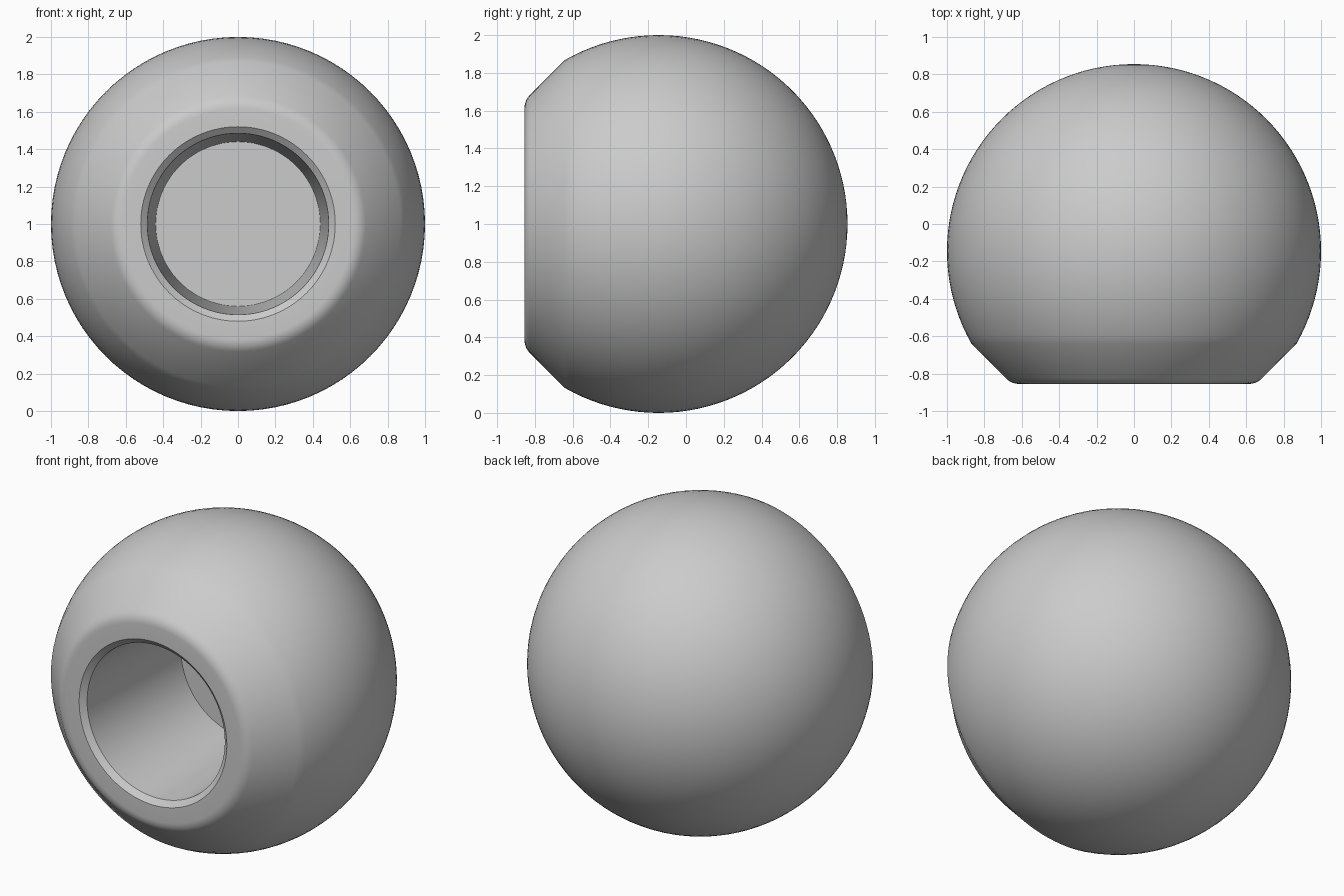
import bpy
import bmesh
from math import sin, cos, radians, tau
from mathutils import Vector

cube = bpy.data.objects.get("Cube")
if cube:
    bpy.data.objects.remove(cube, do_unlink=True)

BALL_Y = -0.145      # ball centre along the bore axis
FACE_Y = -0.855      # flat front face
FLOOR_Y = 0.055      # bottom of the blind hole
SEGMENTS = 96


def arc(centre_r, centre_y, radius, start, end, steps):
    """Profile points (radius, y); angle 0 points to the front, 180 to the back."""
    angles = [radians(start + (end - start) * i / steps) for i in range(steps + 1)]
    return [(centre_r + radius * sin(a), centre_y - radius * cos(a)) for a in angles]


# Half profile: ball, conical front, rounded rim, chamfer, tapered bore, floor
profile = arc(0, BALL_Y, 1.0, 180, 60.3, 40)
profile += arc(0.615, FACE_Y + 0.0966, 0.0966, 45, 0, 5)
profile += [(0.52, FACE_Y), (0.485, FACE_Y + 0.03), (0.44, FLOOR_Y), (0, FLOOR_Y)]

# Turn the profile around the y axis
bm = bmesh.new()
verts = [bm.verts.new((max(r, 0), y, 1)) for r, y in profile]
edges = [bm.edges.new(pair) for pair in zip(verts, verts[1:])]
bmesh.ops.spin(bm, geom=verts + edges, cent=Vector((0, 0, 1)), axis=Vector((0, 1, 0)),
               angle=tau, steps=SEGMENTS, use_duplicate=False)
bmesh.ops.remove_doubles(bm, verts=bm.verts[:], dist=0.0005)
bmesh.ops.recalc_face_normals(bm, faces=bm.faces[:])

mesh = bpy.data.meshes.new("ball_knob")
bm.to_mesh(mesh)
bm.free()
knob = bpy.data.objects.new("ball_knob", mesh)
bpy.context.collection.objects.link(knob)

# Plain grey
grey = bpy.data.materials.new("light_grey")
grey.use_nodes = True
colour = (0.6, 0.6, 0.6, 1)
grey.diffuse_color = colour
grey.node_tree.nodes["Principled BSDF"].inputs["Base Color"].default_value = colour
mesh.materials.append(grey)

# Smooth surfaces with crisp bore edges
bpy.ops.object.select_all(action="DESELECT")
knob.select_set(True)
bpy.context.view_layer.objects.active = knob
bpy.ops.object.shade_smooth_by_angle(angle=radians(30))
